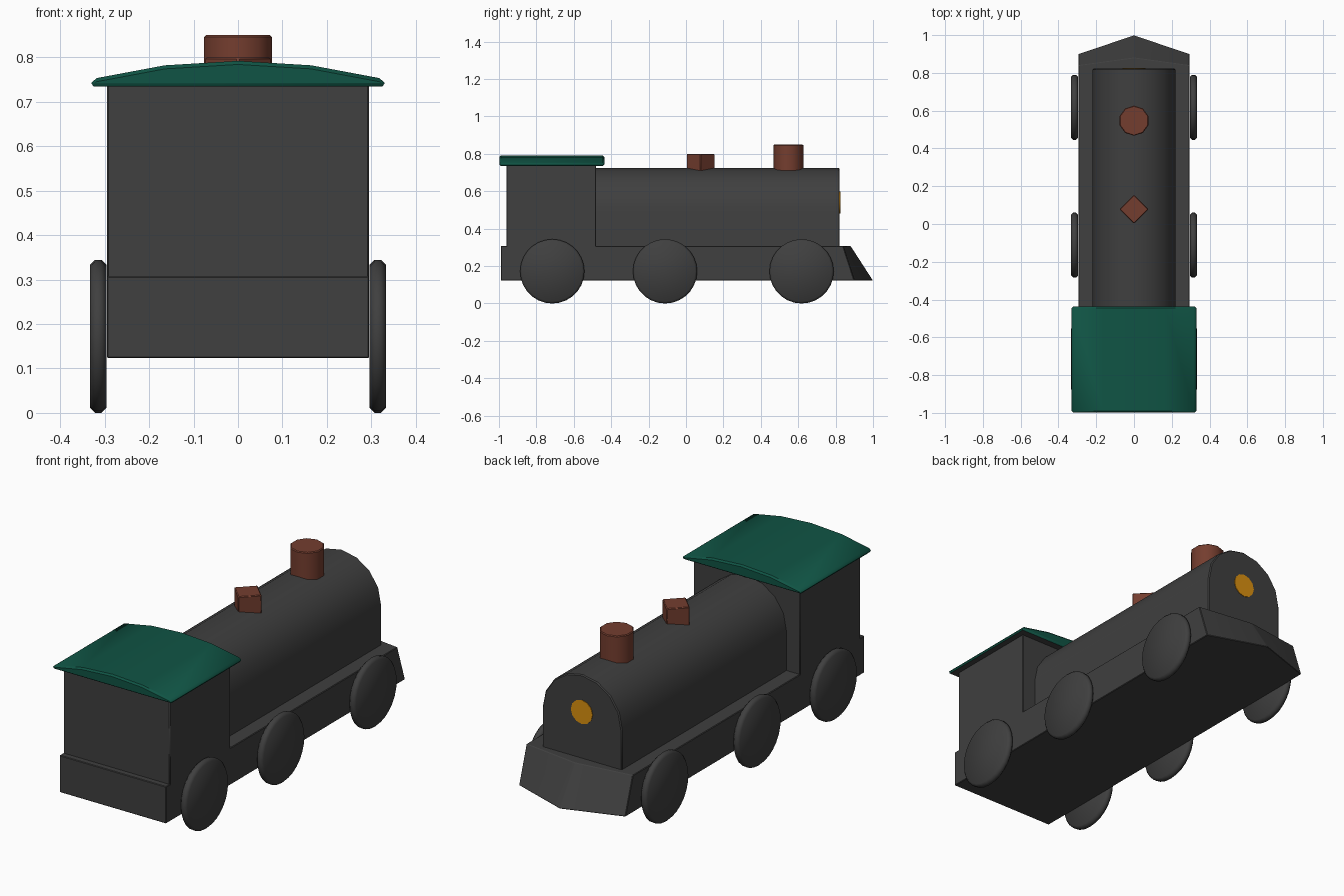
import bpy, bmesh, math
from mathutils import Vector

if "Cube" in bpy.data.objects:
    bpy.data.objects.remove(bpy.data.objects["Cube"])


def material(name, rgb):
    m = bpy.data.materials.new(name)
    m.diffuse_color = (*rgb, 1)
    m.use_nodes = True
    m.node_tree.nodes["Principled BSDF"].inputs["Base Color"].default_value = m.diffuse_color
    return m


GREY = material("charcoal grey", (0.050, 0.050, 0.050))
GREEN = material("dark green", (0.005, 0.088, 0.058))
BROWN = material("copper brown", (0.175, 0.047, 0.028))
AMBER = material("amber lamp", (0.70, 0.28, 0.005))


def loft(name, a, b, mat, bevel=0.0, smooth=40):
    """Closed solid between two matching outlines, with softened sharp edges."""
    bm = bmesh.new()
    va = [bm.verts.new(p) for p in a]
    vb = [bm.verts.new(p) for p in b]
    n = len(va)
    bm.faces.new(va)
    bm.faces.new(vb)
    for i in range(n):
        j = (i + 1) % n
        bm.faces.new((va[i], va[j], vb[j], vb[i]))
    bmesh.ops.recalc_face_normals(bm, faces=bm.faces)
    lim = math.radians(smooth)
    if bevel:
        sharp = [e for e in bm.edges if e.calc_face_angle(0) > lim]
        bmesh.ops.bevel(bm, geom=sharp, offset=bevel, segments=1,
                        affect='EDGES', clamp_overlap=True)
    for f in bm.faces:
        f.smooth = True
    for e in bm.edges:
        e.smooth = e.calc_face_angle(0) < lim
    me = bpy.data.meshes.new(name)
    bm.to_mesh(me)
    bm.free()
    me.materials.append(mat)
    ob = bpy.data.objects.new(name, me)
    bpy.context.collection.objects.link(ob)
    return ob


def along_y(name, profile, y0, y1, mat, **kw):
    return loft(name, [(x, y0, z) for x, z in profile],
                [(x, y1, z) for x, z in profile], mat, **kw)


def circle(r, n, turn=0.0):
    return [(r * math.cos(turn + 2 * math.pi * i / n),
             r * math.sin(turn + 2 * math.pi * i / n)) for i in range(n)]


# Chassis with pointed, sloping cowcatcher
W = 0.295
bottom = [(-W, -0.99, 0.123), (W, -0.99, 0.123), (W, 0.90, 0.123),
          (0, 1.0, 0.123), (-W, 0.90, 0.123)]
top = [(-W, -0.99, 0.308), (W, -0.99, 0.308), (W, 0.84, 0.308),
       (0, 0.88, 0.308), (-W, 0.84, 0.308)]
loft("chassis", bottom, top, GREY, bevel=0.003, smooth=20)

# Cab
along_y("cab", [(-W, 0.30), (W, 0.30), (W, 0.745), (-W, 0.745)],
        -0.96, -0.48, GREY, bevel=0.004)

# Boiler with arched top
R, ZC = 0.22, 0.505
arch = [(R * math.cos(math.pi * i / 8), ZC + R * math.sin(math.pi * i / 8))
        for i in range(9)]
along_y("boiler", [(-R, 0.30), (R, 0.30)] + arch, -0.49, 0.822, GREY, bevel=0.005)

# Curved cab roof, tapered slightly at both ends
half = [(0.333, 0.734), (0.325, 0.752), (0.165, 0.782), (0, 0.792)]
roof_profile = half + [(-x, z) for x, z in half[-2::-1]]
roof = along_y("roof", roof_profile, -0.998, -0.437, GREEN, bevel=0.008)
roof.data.materials.append(GREY)
for f in roof.data.polygons:
    if f.normal.z < -0.9:
        f.material_index = 1

# Chimney and steam dome
for name, y, r, n, z0, z1 in (("chimney", 0.547, 0.08, 10, 0.69, 0.85),
                              ("steam_dome", 0.078, 0.076, 4, 0.69, 0.80)):
    ring = circle(r, n, math.pi / 2)
    loft(name, [(x, y + v, z0) for x, v in ring],
         [(x, y + v, z1) for x, v in ring], BROWN, bevel=0.004)

# Headlamp plate on the boiler end
ring = circle(0.06, 12)
along_y("headlamp", [(x, 0.54 + z) for x, z in ring], 0.820, 0.825, AMBER)

# Six wheels
for side, s in (("right", 1), ("left", -1)):
    for i, y in enumerate((-0.715, -0.112, 0.618)):
        ring = circle(0.172, 28)
        loft(f"{side}_wheel_{i + 1}",
             [(s * 0.296, y + a, 0.172 + b) for a, b in ring],
             [(s * 0.333, y + a, 0.172 + b) for a, b in ring],
             GREY, bevel=0.011, smooth=50)
